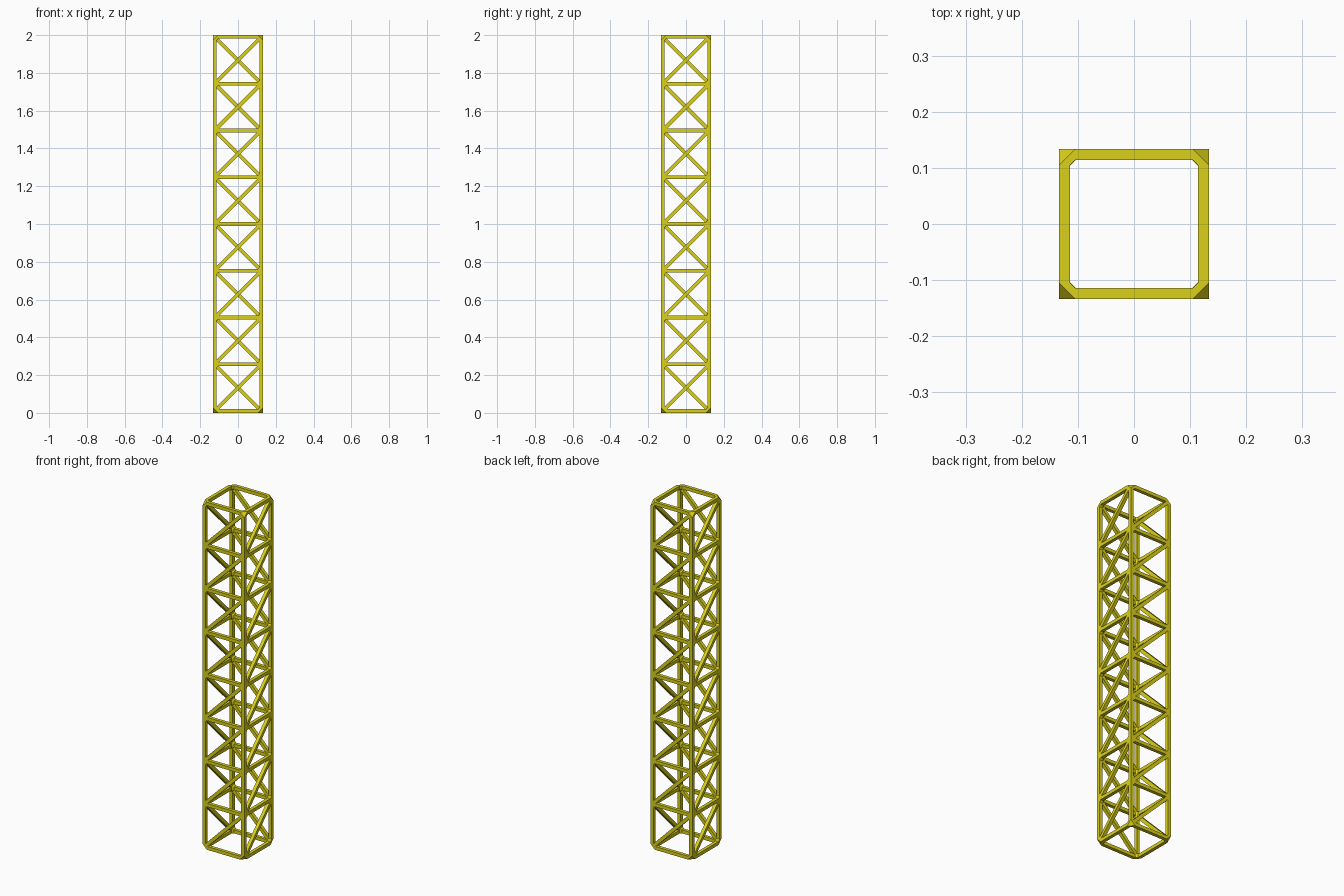
import bpy, bmesh
from mathutils import Vector, Matrix

if "Cube" in bpy.data.objects:
    bpy.data.objects.remove(bpy.data.objects["Cube"])

CELLS = 8
A = 0.2476            # cell size between bar centres
R = 0.0097            # half thickness of a bar
INSET = 0.0187        # distance from a node where its joint ends
H = A / 2

corners = [(-H, -H), (H, -H), (H, H), (-H, H)]


def node(c, level):
    x, y = corners[c % 4]
    return (c % 4, level), Vector((x, y, R + level * A))


def frame(p, direction, side):
    """Square cross-section at p, perpendicular to direction."""
    u = side.normalized() * R
    v = direction.cross(side).normalized() * R
    return [p + u + v, p - u + v, p - u - v, p + u - v]


bm = bmesh.new()
joints = {}


def add_bar(a, b, side):
    (ka, pa), (kb, pb) = a, b
    d = (pb - pa).normalized()
    fa = frame(pa + d * INSET, d, side)
    fb = frame(pb - d * INSET, d, side)
    joints.setdefault(ka, []).extend(fa)
    joints.setdefault(kb, []).extend(fb)
    va = [bm.verts.new(p) for p in fa]
    vb = [bm.verts.new(p) for p in fb]
    for i in range(4):
        j = (i + 1) % 4
        bm.faces.new((va[i], va[j], vb[j], vb[i]))


for c in range(4):
    # outward normal of the side between corner c and the next one
    n = (node(c, 0)[1] + node(c + 1, 0)[1])
    n.z = 0
    for k in range(CELLS + 1):
        # horizontal rung
        add_bar(node(c, k), node(c + 1, k), n)
        if k < CELLS:
            # upright segment and rising diagonal
            add_bar(node(c, k), node(c, k + 1), n)
            add_bar(node(c, k), node(c + 1, k + 1), n)

# welded joints: hull around the ends of all bars meeting at a node
for pts in joints.values():
    hull = bmesh.new()
    vs = [hull.verts.new(p) for p in pts]
    bmesh.ops.convex_hull(hull, input=vs)
    loose = [v for v in hull.verts if not v.link_faces]
    bmesh.ops.delete(hull, geom=loose, context='VERTS')
    new = {v: bm.verts.new(v.co) for v in hull.verts}
    for f in hull.faces:
        bm.faces.new([new[v] for v in f.verts])
    hull.free()

bmesh.ops.recalc_face_normals(bm, faces=bm.faces[:])
mesh = bpy.data.meshes.new("lattice_truss")
bm.to_mesh(mesh)
bm.free()
obj = bpy.data.objects.new("lattice_truss", mesh)
bpy.context.collection.objects.link(obj)

mat = bpy.data.materials.new("yellow_paint")
mat.diffuse_color = (0.7, 0.63, 0.01, 1)
mat.use_nodes = True
mat.node_tree.nodes["Principled BSDF"].inputs["Base Color"].default_value = mat.diffuse_color
mesh.materials.append(mat)
